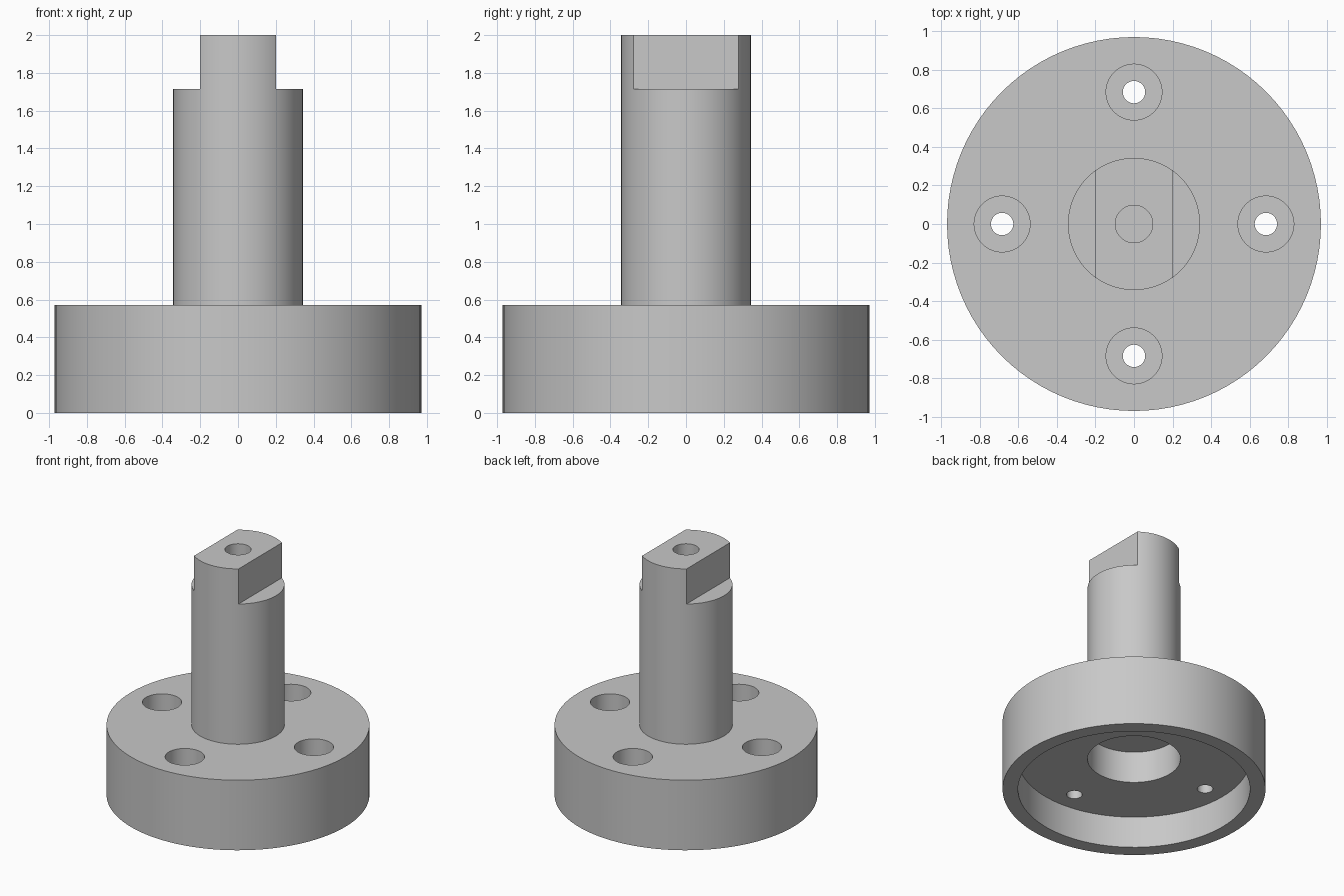
import bpy, bmesh, math
from mathutils import Matrix, Vector

SEG = 96

cube = bpy.data.objects.get("Cube")
if cube:
    bpy.data.objects.remove(cube, do_unlink=True)

steel = bpy.data.materials.new("plain grey metal")
steel.use_nodes = True
GREY = (0.58, 0.58, 0.58, 1)
steel.diffuse_color = GREY
steel.node_tree.nodes["Principled BSDF"].inputs["Base Color"].default_value = GREY


def add_object(name, bm):
    bmesh.ops.recalc_face_normals(bm, faces=bm.faces)
    mesh = bpy.data.meshes.new(name)
    bm.to_mesh(mesh)
    bm.free()
    mesh.materials.append(steel)
    obj = bpy.data.objects.new(name, mesh)
    bpy.context.collection.objects.link(obj)
    return obj


def lathe(name, profile):
    """Revolve (radius, height) points that start and end on the z axis."""
    bm = bmesh.new()
    verts = [bm.verts.new((r, 0, z)) for r, z in profile]
    edges = [bm.edges.new(pair) for pair in zip(verts, verts[1:])]
    bmesh.ops.spin(bm, geom=verts + edges, cent=(0, 0, 0), axis=(0, 0, 1),
                   angle=math.tau, steps=SEG, use_duplicate=False)
    bmesh.ops.remove_doubles(bm, verts=bm.verts, dist=0.0005)
    return add_object(name, bm)


def cut(target, cutter):
    """Subtract the cutter from the target and discard it."""
    mod = target.modifiers.new(cutter.name, 'BOOLEAN')
    mod.operation = 'DIFFERENCE'
    mod.solver = 'EXACT'
    mod.object = cutter
    bpy.context.view_layer.objects.active = target
    bpy.ops.object.modifier_apply(modifier=mod.name)
    bpy.data.objects.remove(cutter, do_unlink=True)


# Flange with hollow underside and spindle, turned as one body
spindle = lathe("flanged_spindle", [
    (0, 0.514), (0.343, 0.514), (0.343, 0.257), (0.857, 0.257),
    (0.857, 0), (0.971, 0), (0.971, 0.571), (0.343, 0.571),
    (0.343, 2), (0, 2)])

# Four counterbored bolt holes
for i in range(4):
    bolt_hole = lathe("bolt_hole", [
        (0, 0.1), (0.058, 0.1), (0.058, 0.4), (0.145, 0.4),
        (0.145, 0.7), (0, 0.7)])
    spot = Matrix.Rotation(i * math.pi / 2, 4, 'Z') @ Vector((0.685, 0, 0))
    bolt_hole.data.transform(Matrix.Translation(spot))
    cut(spindle, bolt_hole)

# Two flats at the spindle tip
for side in (-1, 1):
    bm = bmesh.new()
    bmesh.ops.create_cube(bm, size=1)
    bm.transform(Matrix.Translation((side * 0.7, 0, 2.214)))
    cut(spindle, add_object("flat", bm))

# Blind hole in the tip
cut(spindle, lathe("tip_hole", [(0, 1.43), (0.097, 1.43), (0.097, 2.1), (0, 2.1)]))

# Smooth round walls, sharp machined edges
bpy.ops.object.select_all(action='DESELECT')
spindle.select_set(True)
bpy.context.view_layer.objects.active = spindle
bpy.ops.object.shade_smooth_by_angle(angle=math.radians(30))
